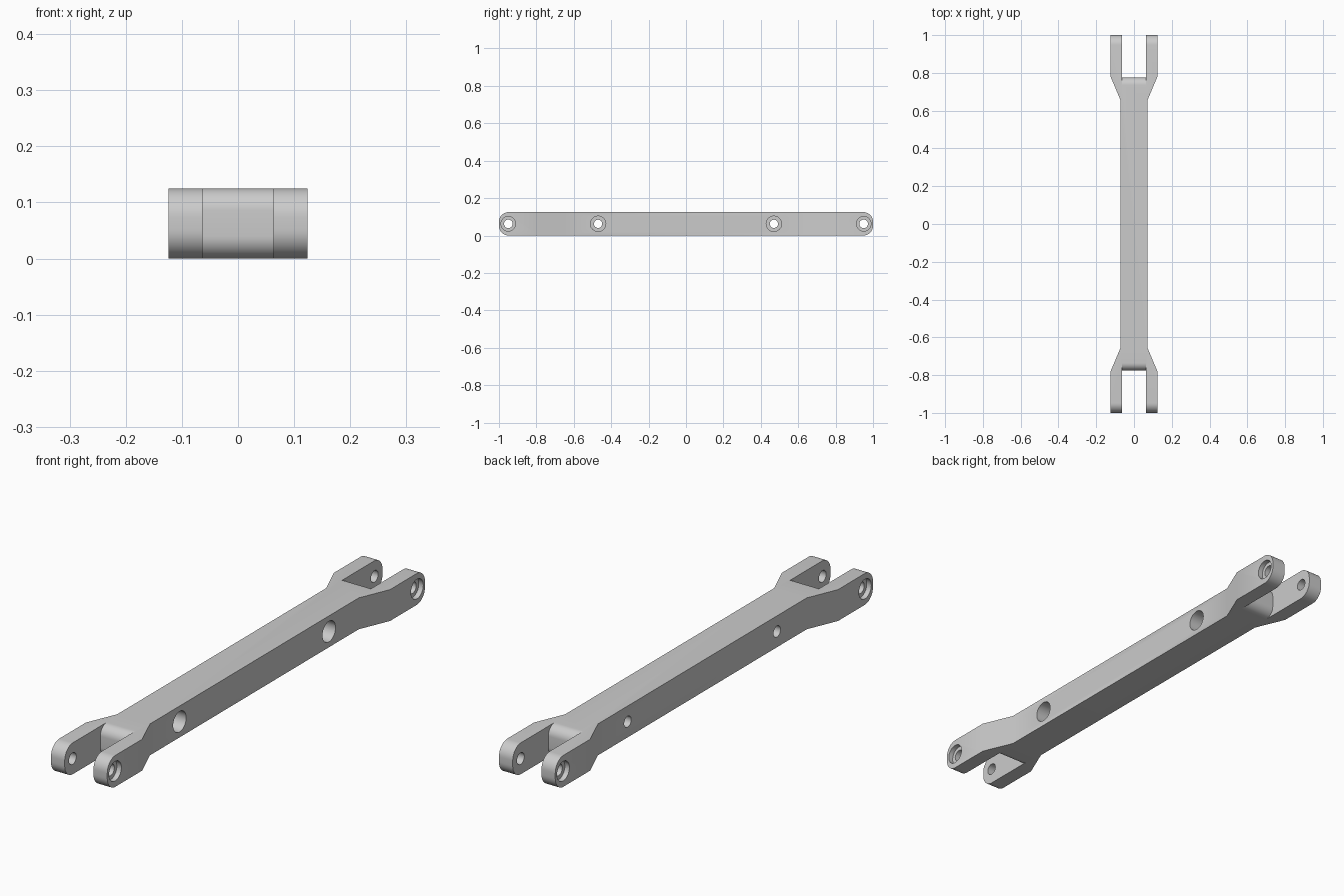
import bpy, bmesh, math
from mathutils import Matrix

if "Cube" in bpy.data.objects:
    bpy.data.objects.remove(bpy.data.objects["Cube"])

H = 0.125          # bar thickness
MID = H / 2
ARM = 0.124        # half width over the fork arms
SLOT = 0.0635      # half width of the fork slot
PIN_Y = 0.95
BOLT_Y = 0.47

grey = bpy.data.materials.new("light_grey")
grey.use_nodes = True
colour = (0.6, 0.6, 0.6, 1)
grey.diffuse_color = colour
grey.node_tree.nodes["Principled BSDF"].inputs["Base Color"].default_value = colour


def make_object(name, bm):
    bmesh.ops.recalc_face_normals(bm, faces=bm.faces)
    mesh = bpy.data.meshes.new(name)
    bm.to_mesh(mesh)
    bm.free()
    mesh.materials.append(grey)
    obj = bpy.data.objects.new(name, mesh)
    bpy.context.collection.objects.link(obj)
    return obj


def prism(bm, points, offset):
    face = bm.faces.new([bm.verts.new(p) for p in points])
    ext = bmesh.ops.extrude_face_region(bm, geom=[face])
    verts = [v for v in ext["geom"] if isinstance(v, bmesh.types.BMVert)]
    bmesh.ops.translate(bm, verts=verts, vec=offset)


# Bar outline flaring into the fork ends
quarter = [(0.072, 0.657), (ARM, 0.78), (ARM, 1.0)]
right_side = [(x, -y) for x, y in reversed(quarter)] + quarter
outline = right_side + [(-x, -y) for x, y in right_side]
bm = bmesh.new()
prism(bm, [(x, y, 0) for x, y in outline], (0, 0, H))
tips = [e for e in bm.edges if all(abs(v.co.y) > 0.99 for v in e.verts)
        and abs(e.verts[0].co.x - e.verts[1].co.x) > 0.1]
bmesh.ops.bevel(bm, geom=tips, offset=0.052, segments=10, profile=0.5, affect='EDGES')
link = make_object("link_arm", bm)

cutters = []


# Slot with a rounded web at its inner end
def slot_cutter(side):
    r, floor = 0.04, 0.776
    steps = [math.radians(a) for a in range(0, 91, 9)]
    upper = [(floor - r + r * math.cos(a), H - r + r * math.sin(a)) for a in steps]
    lower = [(y, H - z) for y, z in reversed(upper)]
    y0 = floor - r
    profile = ([(1.2, -0.1), (y0, -0.1)] + lower + upper + [(y0, H + 0.1), (1.2, H + 0.1)])
    bm = bmesh.new()
    prism(bm, [(-SLOT, side * y, z) for y, z in profile], (2 * SLOT, 0, 0))
    cutters.append(make_object("slot_cutter", bm))


def hole_cutter(y, radius, x0, x1):
    bm = bmesh.new()
    place = Matrix.Translation(((x0 + x1) / 2, y, MID)) @ Matrix.Rotation(math.pi / 2, 4, 'Y')
    bmesh.ops.create_cone(bm, cap_ends=True, segments=40, radius1=radius, radius2=radius,
                          depth=x1 - x0, matrix=place)
    cutters.append(make_object("hole_cutter", bm))


for side in (-1, 1):
    slot_cutter(side)
    # Pin holes, counterbored on both outer faces
    hole_cutter(side * PIN_Y, 0.023, -0.2, 0.2)
    hole_cutter(side * PIN_Y, 0.039, 0.104, 0.2)
    hole_cutter(side * PIN_Y, 0.039, -0.2, -0.104)
    # Bolt holes, counterbored on the left face
    hole_cutter(side * BOLT_Y, 0.022, -0.2, 0.2)
    hole_cutter(side * BOLT_Y, 0.041, 0.0, 0.2)

bpy.context.view_layer.objects.active = link
link.select_set(True)
for cutter in cutters:
    cutter.hide_render = True
    mod = link.modifiers.new("cut", 'BOOLEAN')
    mod.operation = 'DIFFERENCE'
    mod.solver = 'EXACT'
    mod.object = cutter
    bpy.ops.object.modifier_apply(modifier=mod.name)
for cutter in cutters:
    bpy.data.objects.remove(cutter)

bpy.ops.object.select_all(action='DESELECT')
link.select_set(True)
bpy.ops.object.shade_smooth_by_angle(angle=math.radians(30))
